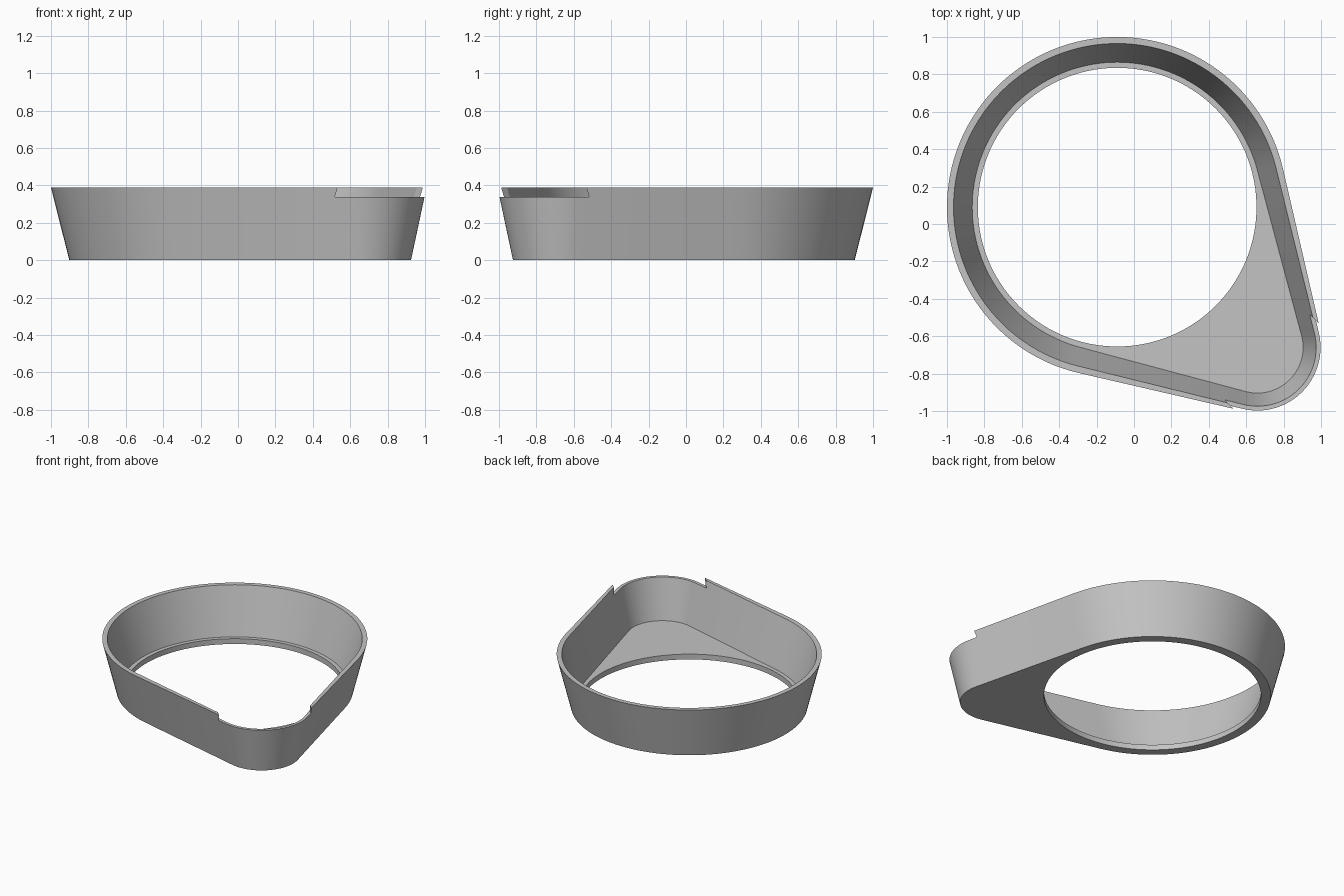
import bpy
import bmesh
from math import acos, atan2, cos, sin, pi, hypot
from mathutils import Vector

if "Cube" in bpy.data.objects:
    bpy.data.objects.remove(bpy.data.objects["Cube"], do_unlink=True)

RING = Vector((-0.09, 0.09))    # centre of the large round end
TIP = Vector((0.66, -0.66))     # centre of the small rounded corner
HEIGHT, FLOOR, NOTCH = 0.388, 0.04, 0.338
HOLE = 0.745

grey = bpy.data.materials.new("light grey")
grey.use_nodes = True
colour = (0.55, 0.55, 0.55, 1)
grey.diffuse_color = colour
grey.node_tree.nodes["Principled BSDF"].inputs["Base Color"].default_value = colour


def arc(centre, radius, start, end, steps):
    angles = (start + (end - start) * i / steps for i in range(steps + 1))
    return [centre + radius * Vector((cos(a), sin(a))) for a in angles]


def teardrop(big, small):
    """Outline of two circles joined by their outer tangents."""
    spread = acos((big - small) / (TIP - RING).length)
    low, high = -pi / 4 - spread, -pi / 4 + spread
    corner = arc(TIP, small, low, high, 32)
    back = arc(RING, big, high, low + 2 * pi, 96)

    def side(a, b):
        return [a.lerp(b, i / 20) for i in range(1, 20)]
    return corner + side(corner[-1], back[0]) + back + side(back[-1], corner[0])


def hole_loop(outline):
    """Circle whose points line up with the outline, seen from the ring centre."""
    return [RING + (p - RING).normalized() * HOLE for p in outline]


# Tray: a closed skin through the outer wall, rim, inner wall, floor and hole
outer_base = teardrop(0.812, 0.265)
inner_base = teardrop(0.775, 0.244)
sections = [
    (outer_base, 0),
    (teardrop(0.91, 0.348), HEIGHT),
    (teardrop(0.875, 0.326), HEIGHT),
    (inner_base, FLOOR),
    (hole_loop(inner_base), FLOOR),
    (hole_loop(inner_base), 0),
]
bm = bmesh.new()
loops = [[bm.verts.new((p.x, p.y, z)) for p in pts] for pts, z in sections]
count = len(outer_base)
for k, loop in enumerate(loops):
    above = loops[(k + 1) % len(loops)]
    for i in range(count):
        j = (i + 1) % count
        bm.faces.new((loop[i], loop[j], above[j], above[i]))
bmesh.ops.recalc_face_normals(bm, faces=bm.faces)
mesh = bpy.data.meshes.new("tray")
bm.to_mesh(mesh)
bm.free()
mesh.materials.append(grey)
tray = bpy.data.objects.new("tray", mesh)
bpy.context.collection.objects.link(tray)

# Shallow notch lowering the rim around the corner
bpy.ops.mesh.primitive_cube_add(size=1, location=(0.8, -0.8, NOTCH + 0.2),
                                rotation=(0, 0, -pi / 4))
cutter = bpy.context.object
cutter.name = "notch_cutter"
cutter.scale = (1.0, 0.644, 0.4)
cutter.hide_render = True
cutter.data.materials.append(grey)
cut = tray.modifiers.new("notch", "BOOLEAN")
cut.operation = "DIFFERENCE"
cut.solver = "EXACT"
cut.object = cutter

bpy.ops.object.select_all(action="DESELECT")
tray.select_set(True)
bpy.context.view_layer.objects.active = tray
bpy.ops.object.modifier_apply(modifier="notch")
bpy.data.objects.remove(cutter, do_unlink=True)
bpy.ops.object.shade_smooth_by_angle(angle=pi / 6)
